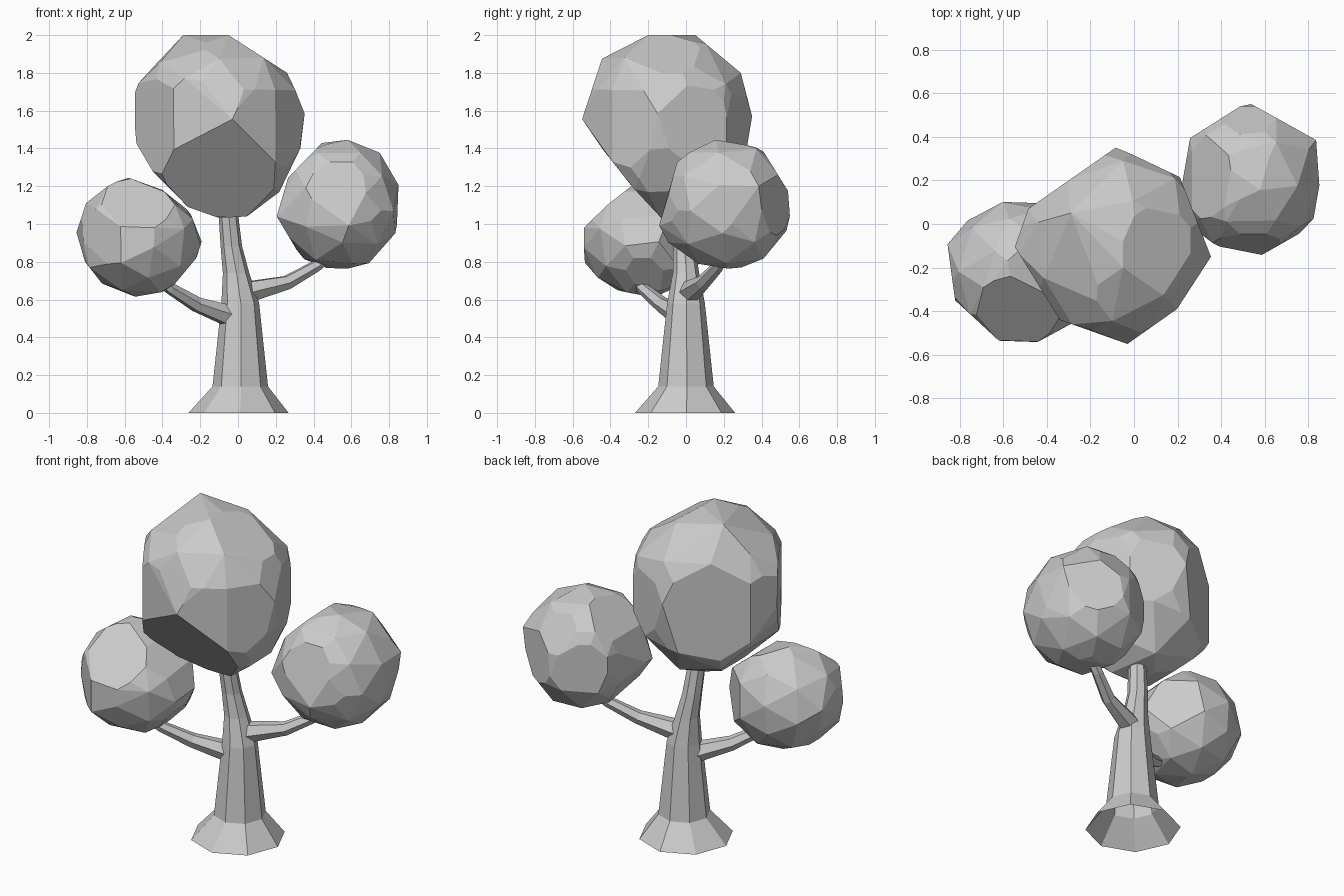
import bpy, bmesh
from math import pi, cos, sin, radians
from mathutils import Vector, Matrix

if "Cube" in bpy.data.objects:
    bpy.data.objects.remove(bpy.data.objects["Cube"])


def make_object(name, bm):
    bmesh.ops.recalc_face_normals(bm, faces=bm.faces[:])
    mesh = bpy.data.meshes.new(name)
    bm.to_mesh(mesh)
    bm.free()
    obj = bpy.data.objects.new(name, mesh)
    bpy.context.collection.objects.link(obj)
    return obj


def tube(name, sections, sides, level=False):
    """Faceted open tube through (x, y, z, radius) sections."""
    bm = bmesh.new()
    pts = [Vector(s[:3]) for s in sections]
    rings = []
    for i, (p, s) in enumerate(zip(pts, sections)):
        d = pts[min(i + 1, len(pts) - 1)] - pts[max(i - 1, 0)]
        if level:
            u, v = Vector((1, 0, 0)), Vector((0, 1, 0))
        else:
            u = d.cross(Vector((0, 0, 1))).normalized()
            v = d.cross(u).normalized()
        ring = []
        for k in range(sides):
            a = 2 * pi * (k + 0.04) / sides
            ring.append(bm.verts.new(p + s[3] * (u * cos(a) + v * sin(a))))
        rings.append(ring)
    for r0, r1 in zip(rings, rings[1:]):
        for k in range(sides):
            n = (k + 1) % sides
            bm.faces.new((r0[k], r0[n], r1[n], r1[k]))
    return make_object(name, bm)


def hull(bm):
    """New closed mesh: the convex hull of the points of bm."""
    points = [v.co.copy() for v in bm.verts]
    bm.free()
    out = bmesh.new()
    for p in points:
        out.verts.new(p)
    bmesh.ops.convex_hull(out, input=out.verts[:])
    loose = [v for v in out.verts if not v.link_faces]
    bmesh.ops.delete(out, geom=loose, context='VERTS')
    return out


def crown(name, lo, hi, turn, size, corners, front=(), right=(), top=(), diagonal=None):
    """Faceted ball with a few pulled-out corners, trimmed to its box
    and to convex outlines in three views."""
    lo, hi = Vector(lo), Vector(hi)
    mid, half = (lo + hi) / 2, (hi - lo) / 2
    bm = bmesh.new()
    bmesh.ops.create_icosphere(bm, subdivisions=2, radius=size)
    spin = Matrix.Rotation(turn, 3, Vector((1, 2, 3)))
    for v in bm.verts:
        w = spin @ v.co
        v.co = mid + Vector(w[i] * half[i] for i in range(3))
    for c in corners:
        bm.verts.new(c)
    bm = hull(bm)
    cuts = []
    for i in range(3):
        n = Vector((0, 0, 0))
        n[i] = 1
        cuts += [(hi, n), (lo, -n)]
    if diagonal is not None:
        cuts.append((Vector((diagonal, 0, 0)), Vector((1, 1, 0)).normalized()))
    for outline, a, b in ((front, 0, 2), (right, 1, 2), (top, 0, 1)):
        for p, q in zip(outline, outline[1:]):
            co, n = mid.copy(), Vector((0, 0, 0))
            co[a], co[b] = p
            n[a], n[b] = q[1] - p[1], p[0] - q[0]
            if n.dot(mid - co) > 0:
                n.negate()
            cuts.append((co, n.normalized()))
    for co, n in cuts:
        bmesh.ops.bisect_plane(bm, geom=bm.verts[:] + bm.edges[:] + bm.faces[:],
                               dist=1e-5, plane_co=co, plane_no=n, clear_outer=True)
        bm = hull(bm)
    # Merge slivers into broad facets
    bmesh.ops.remove_doubles(bm, verts=bm.verts[:], dist=0.06)
    bm = hull(bm)
    bmesh.ops.dissolve_limit(bm, angle_limit=radians(9), verts=bm.verts[:], edges=bm.edges[:])
    return make_object(name, bm)


# Trunk with flared foot, open underneath
tube("trunk", [(.003, -.005, 0, .265), (.012, 0, .14, .147), (.012, 0, .58, .1),
               (-.01, 0, .74, .07), (-.035, -.01, .88, .057),
               (-.05, -.03, 1.04, .052), (-.06, -.04, 1.12, .048)], 8, level=True)

# Side branches
tube("left_branch", [(.03, .02, .5, .06), (-.05, -.03, .515, .06),
                     (-.22, -.13, .575, .042), (-.36, -.23, .66, .032),
                     (-.43, -.27, .72, .03)], 6)
tube("right_branch", [(-.01, 0, .62, .06), (.07, .025, .645, .06),
                      (.26, .09, .69, .04), (.41, .17, .775, .032),
                      (.48, .2, .83, .03)], 6)

# Foliage
crown("main_crown", (-.55, -.555, 1.03), (.355, .353, 2.0), 0.4, 1.04,
      [(-.03, -.555, 1.545), (.355, -.15, 1.6), (-.08, .353, 1.57), (-.54, -.1, 1.45),
       (-.535, -.1, 1.77), (-.34, -.42, 1.55), (-.29, .05, 2), (-.05, -.2, 2),
       (-.1, -.445, 1.875), (-.05, .29, 1.8)],
      front=[(-.55, 1.446), (-.45, 1.277), (-.265, 1.09), (-.11, 1.035), (.04, 1.035),
             (.18, 1.09), (.33, 1.4), (.355, 1.6), (.26, 1.8), (-.05, 2), (-.3, 2),
             (-.41, 1.91), (-.535, 1.77)],
      right=[(-.148, 1.05), (-.285, 1.197), (-.555, 1.54), (-.445, 1.875), (-.2, 2),
             (.05, 2), (.29, 1.8), (.35, 1.57), (.32, 1.39)],
      top=[(.353, -.15), (.21, .215), (-.08, .353), (-.485, .07), (-.546, -.105),
           (-.34, -.44), (-.03, -.55), (.197, -.39), (.353, -.15)])
crown("left_crown", (-.857, -.545, .615), (-.19, .105, 1.247), 1.1, 1.03,
      [(-.857, -.09, .955), (-.63, -.54, .8), (-.44, -.54, .98), (-.58, -.15, 1.247)],
      front=[(-.215, .826), (-.365, .646), (-.545, .615), (-.72, .685), (-.81, .8),
             (-.855, .955), (-.83, 1.075), (-.74, 1.2), (-.58, 1.245), (-.4, 1.18),
             (-.255, 1.065), (-.19, .9)],
      right=[(-.32, .615), (-.43, .66), (-.545, .79), (-.54, .98), (-.43, 1.09), (-.29, 1.2)],
      top=[(-.59, .105), (-.74, .085), (-.857, -.09), (-.82, -.35), (-.625, -.53)],
      diagonal=-.336)
crown("right_crown", (.205, -.143, .757), (.858, .558, 1.45), 2.0, 1.04,
      [(.52, .558, 1.175), (.858, .06, 1.09), (.587, -.143, .995), (.835, .385, 1.2),
       (.257, .394, 1.1), (.205, .03, 1.04)],
      front=[(.205, 1.04), (.33, .83), (.42, .757), (.65, .763), (.82, .88), (.858, 1.09),
             (.847, 1.324), (.63, 1.45), (.45, 1.435), (.265, 1.245), (.205, 1.04)],
      right=[(-.143, .995), (-.095, .89), (.06, .79), (.217, .763), (.4, .78), (.555, .975),
             (.54, 1.175), (.4, 1.4), (.164, 1.45), (-.04, 1.35), (-.143, .995)],
      top=[(.22, .18), (.257, .394), (.52, .56), (.835, .385), (.858, .06), (.8, -.02),
           (.587, -.142), (.376, -.1)])
